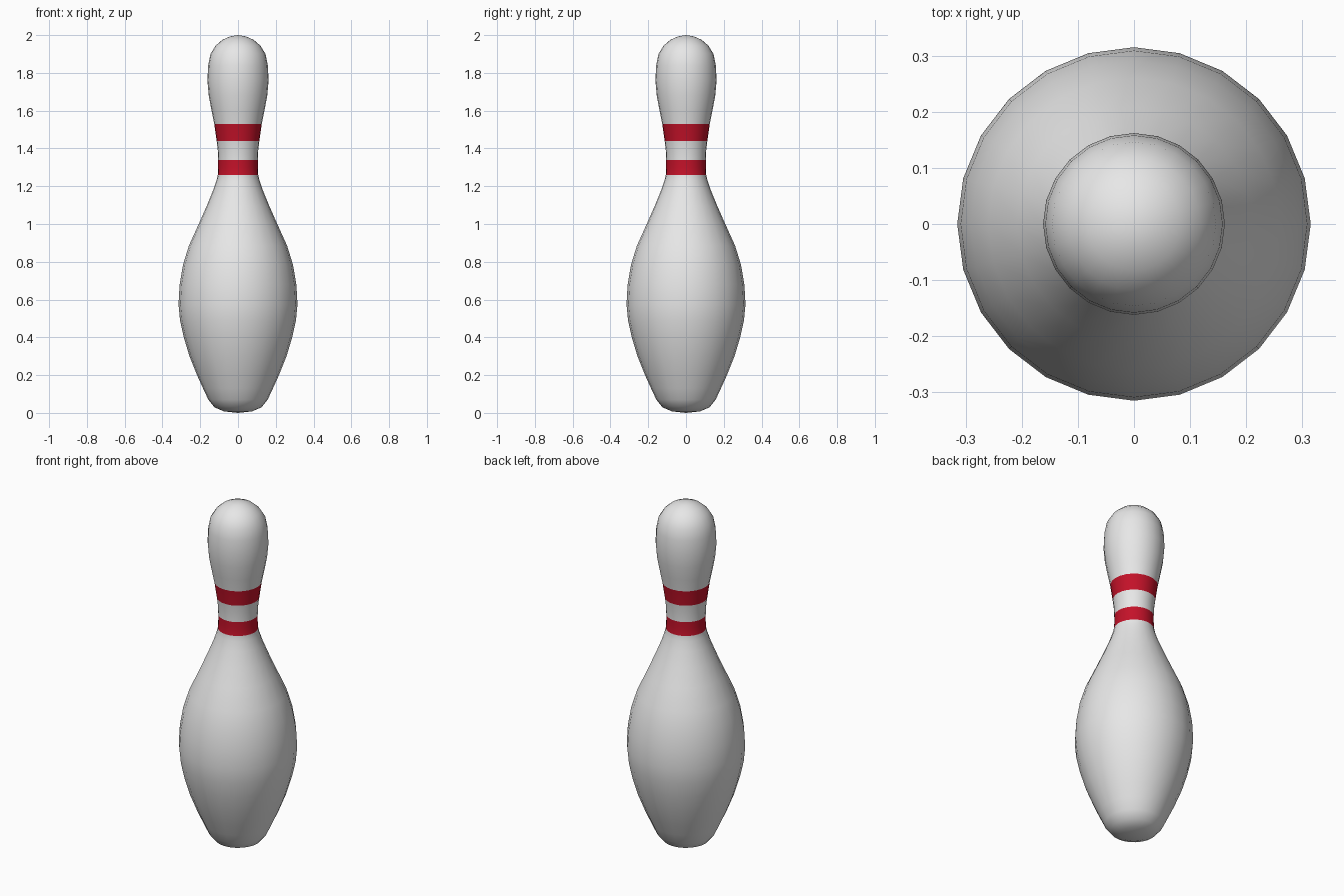
import bpy, bmesh, math

if "Cube" in bpy.data.objects:
    bpy.data.objects.remove(bpy.data.objects["Cube"])

SIDES = 24


def material(name, rgb):
    m = bpy.data.materials.new(name)
    m.diffuse_color = (*rgb, 1)
    m.use_nodes = True
    m.node_tree.nodes["Principled BSDF"].inputs["Base Color"].default_value = m.diffuse_color
    return m


# Lathe profile (radius, height), from base to crown
profile = [
    (0.075, 0.008), (0.125, 0.03), (0.157, 0.07), (0.185, 0.13), (0.217, 0.2),
    (0.257, 0.3), (0.287, 0.4), (0.307, 0.49), (0.315, 0.575), (0.309, 0.68),
    (0.291, 0.785), (0.26, 0.885), (0.208, 1.0), (0.166, 1.095), (0.131, 1.18),
    (0.114, 1.23), (0.107, 1.26), (0.105, 1.30), (0.105, 1.34), (0.107, 1.39),
    (0.113, 1.44), (0.126, 1.53), (0.14, 1.6), (0.155, 1.68), (0.162, 1.76),
    (0.158, 1.84), (0.146, 1.9), (0.118, 1.945), (0.083, 1.975), (0.042, 1.993),
]
stripes = [(1.26, 1.34), (1.44, 1.53)]

# Pin body: spin the profile, closed by a point at each end
bm = bmesh.new()
rings = [[bm.verts.new((r * math.cos(i * math.tau / SIDES),
                        r * math.sin(i * math.tau / SIDES), z))
          for i in range(SIDES)] for r, z in profile]
base = bm.verts.new((0, 0, 0))
crown = bm.verts.new((0, 0, 2))
for i in range(SIDES):
    j = (i + 1) % SIDES
    for a, b in zip(rings, rings[1:]):
        bm.faces.new((a[i], a[j], b[j], b[i]))
    bm.faces.new((base, rings[0][j], rings[0][i]))
    bm.faces.new((rings[-1][i], rings[-1][j], crown))

# Smooth shading, and red neck stripes by height
for f in bm.faces:
    f.smooth = True
    z = sum(v.co.z for v in f.verts) / len(f.verts)
    f.material_index = int(any(lo < z < hi for lo, hi in stripes))

mesh = bpy.data.meshes.new("bowling_pin")
bm.to_mesh(mesh)
bm.free()
mesh.materials.append(material("white", (0.8, 0.8, 0.8)))
mesh.materials.append(material("red", (0.55, 0.006, 0.022)))
pin = bpy.data.objects.new("bowling_pin", mesh)
bpy.context.collection.objects.link(pin)
